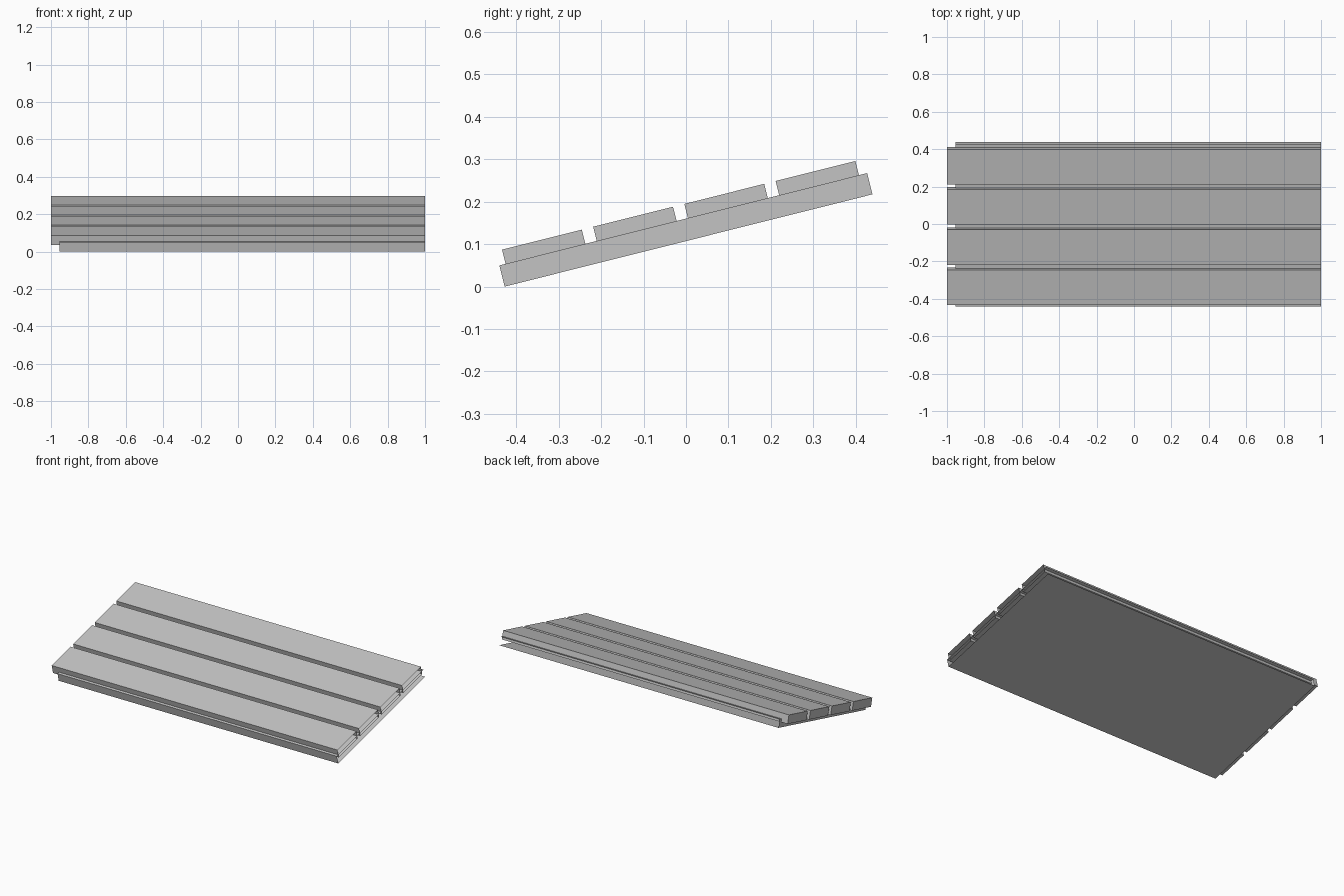
import bpy
import bmesh
import math
from mathutils import Matrix, Vector

if "Cube" in bpy.data.objects:
    bpy.data.objects.remove(bpy.data.objects["Cube"], do_unlink=True)

GREY = (0.55, 0.55, 0.55, 1.0)
mat = bpy.data.materials.new("plain_grey")
mat.use_nodes = True
mat.diffuse_color = GREY
mat.node_tree.nodes["Principled BSDF"].inputs["Base Color"].default_value = GREY

# Sloped frame: x across, y up the slope, z off the deck
TILT = Matrix.Translation((0, -0.4275, 0)) @ Matrix.Rotation(math.radians(14.08), 4, "X")


def open_box(name, low, high, open_sides):
    """Thin-walled box in the sloped frame, without the faces on its open sides."""
    low, high = Vector(low), Vector(high)
    bm = bmesh.new()
    bmesh.ops.create_cube(bm, size=1)
    bm.normal_update()
    gone = [f for f in bm.faces
            if any(f.normal.dot(Vector(d)) > 0.9 for d in open_sides)]
    bmesh.ops.delete(bm, geom=gone, context="FACES")
    place = Matrix.Translation((low + high) / 2) @ Matrix.Diagonal((*(high - low), 1))
    bmesh.ops.transform(bm, matrix=TILT @ place, verts=bm.verts)
    mesh = bpy.data.meshes.new(name)
    bm.to_mesh(mesh)
    bm.free()
    mesh.materials.append(mat)
    obj = bpy.data.objects.new(name, mesh)
    bpy.context.collection.objects.link(obj)


END, BACK = (1, 0, 0), (0, 1, 0)

# Hollow deck, open at one end and along the upper edge
open_box("deck", (-0.955, 0, 0), (1, 0.894, 0.0515), [END, BACK])

# Four hollow boards sunk into the deck, overhanging its closed end
for i in range(4):
    start = 0.015 + i * 0.2217
    open_box(f"board_{i + 1}", (-1, start, 0.032), (1, start + 0.194, 0.086), [END])
